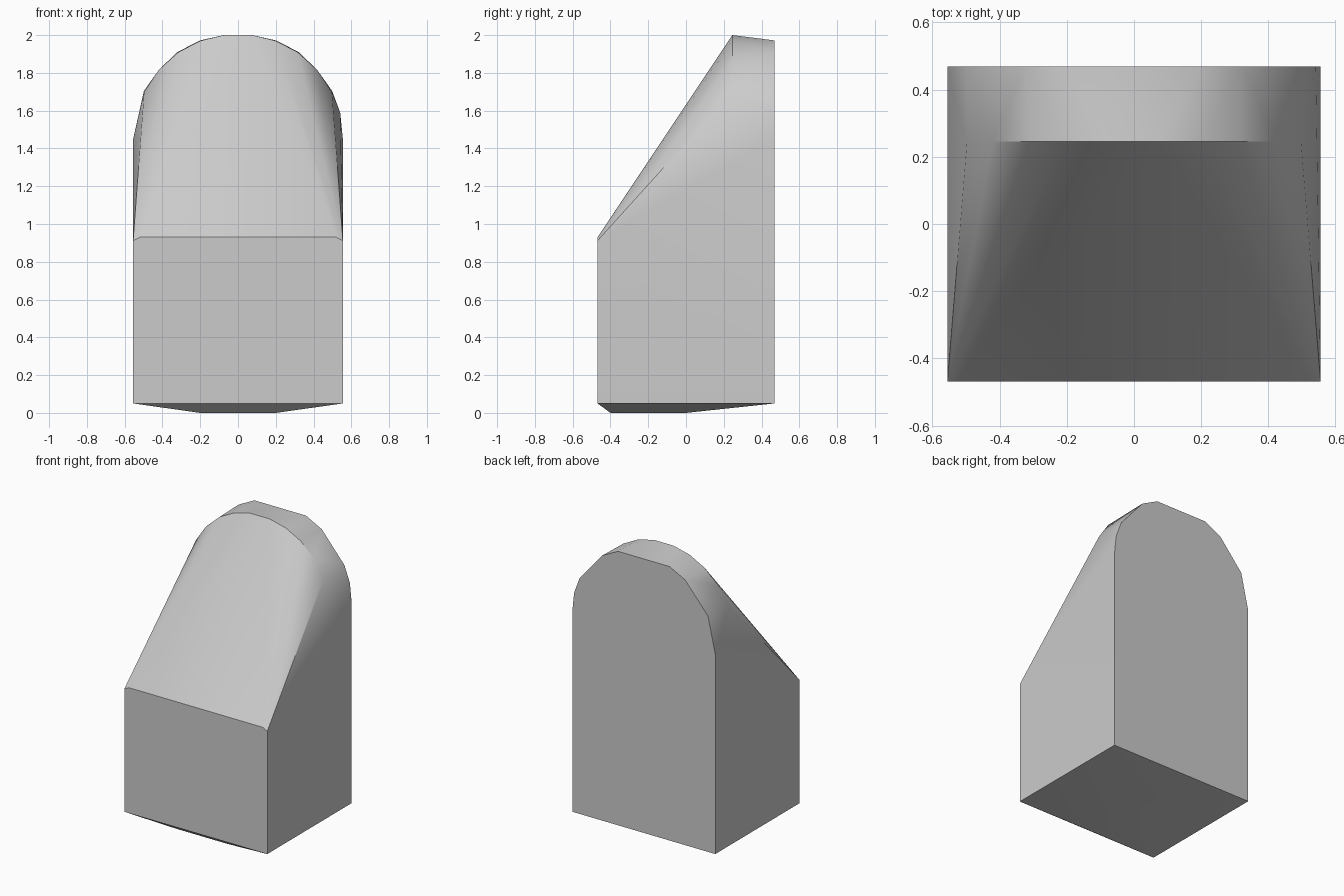
import bpy, bmesh, math

cube = bpy.data.objects.get("Cube")
if cube:
    bpy.data.objects.remove(cube, do_unlink=True)

W, D = 0.555, 0.468   # half width and half depth


def mirrored(points, y):
    """Place (x, z) points at depth y on both sides."""
    return [(s * x, y, z) for x, z in points for s in (-1, 1)]


# Rounded arch at the crest, where the front slope ends
crest_arch = mirrored([(0.075, 2.0), (0.2, 1.97), (0.315, 1.91),
                       (0.42, 1.815), (0.497, 1.7)], 0.245)
# Coarser arch of the back wall, with one extra corner on the left
back_arch = mirrored([(0.2, 1.972), (0.322, 1.91), (0.498, 1.705), (W, 1.45)], D)
back_arch.append((0.541, D, 1.59))
# Lower edge of the slope, with clipped corners
front_edge = mirrored([(W, 0.912), (0.52, 0.93)], -D)
# Rim and shallow foot underneath
rim = mirrored([(W, 0.05)], -D) + mirrored([(W, 0.05)], D)
foot = mirrored([(0.2, 0.0)], -0.4) + mirrored([(0.2, 0.0)], 0.0)

# Solid body wrapped around the sections
bm = bmesh.new()
for p in crest_arch + back_arch + front_edge + rim + foot:
    bm.verts.new(p)
bmesh.ops.convex_hull(bm, input=bm.verts[:])
bmesh.ops.delete(bm, geom=[v for v in bm.verts if not v.link_faces], context='VERTS')
bmesh.ops.dissolve_limit(bm, angle_limit=math.radians(0.5),
                         verts=bm.verts[:], edges=bm.edges[:])
bmesh.ops.recalc_face_normals(bm, faces=bm.faces[:])
mesh = bpy.data.meshes.new("sloped_block")
bm.to_mesh(mesh)
bm.free()

block = bpy.data.objects.new("sloped_block", mesh)
bpy.context.collection.objects.link(block)

# Plain grey surface
grey = bpy.data.materials.new("light_grey")
grey.use_nodes = True
colour = (0.6, 0.6, 0.6, 1.0)
grey.diffuse_color = colour
grey.node_tree.nodes["Principled BSDF"].inputs["Base Color"].default_value = colour
mesh.materials.append(grey)

# Soft shading on the curved slope, sharp outer edges
bpy.ops.object.select_all(action='DESELECT')
block.select_set(True)
bpy.context.view_layer.objects.active = block
bpy.ops.object.shade_smooth_by_angle(angle=math.radians(30))
